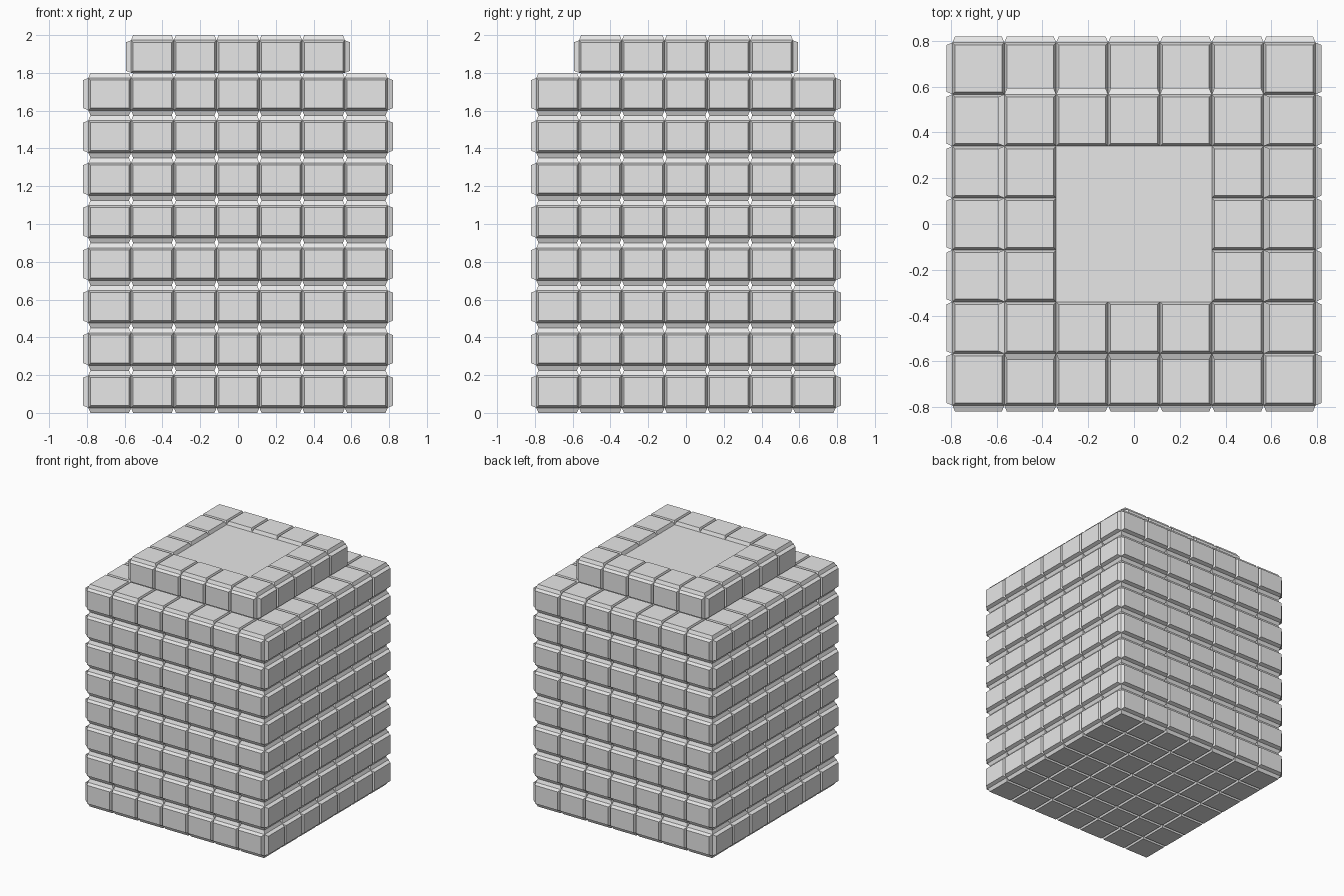
import bpy, bmesh
from math import pi
from mathutils import Matrix, Vector

cube = bpy.data.objects.get("Cube")
if cube:
    bpy.data.objects.remove(cube, do_unlink=True)

CELL = 0.2264     # block width
PITCH = 0.225     # layer height
CAP = 0.027       # how far each block face stands out
INSET = 0.016     # taper of each block face
TOP = 2.0

stone = bpy.data.materials.new("light_grey_stone")
stone.use_nodes = True
grey = (0.8, 0.8, 0.8, 1)
stone.diffuse_color = grey
stone.node_tree.nodes["Principled BSDF"].inputs["Base Color"].default_value = grey


def slab(name, n, z0, z1, flat=0, bottom_caps=True):
    """Square slab of n x n blocks; flat = blocks per side of a plain top panel."""
    bm = bmesh.new()
    half = n * CELL / 2
    mid, tall = (z0 + z1) / 2, (z1 - z0) / 2
    # top and bottom block grids
    for z in (z0, z1):
        bmesh.ops.create_grid(bm, x_segments=n, y_segments=n, size=half,
                              matrix=Matrix.Translation((0, 0, z)))
    # four rows of side blocks
    for k in range(4):
        place = (Matrix.Translation((0, 0, mid)) @ Matrix.Rotation(k * pi / 2, 4, 'Z')
                 @ Matrix.Translation((0, -half, 0)) @ Matrix.Rotation(pi / 2, 4, 'X')
                 @ Matrix.Diagonal((half, tall, 1, 1)))
        bmesh.ops.create_grid(bm, x_segments=n, y_segments=1, size=1, matrix=place)
    bmesh.ops.remove_doubles(bm, verts=bm.verts, dist=0.001)
    bmesh.ops.recalc_face_normals(bm, faces=bm.faces)

    # plain panel in the middle of the top
    limit = flat * CELL / 2
    panel = [f for f in bm.faces if f.normal.z > 0.5
             and max(abs(c) for c in f.calc_center_median().xy) < limit]
    if panel:
        panel = bmesh.ops.dissolve_faces(bm, faces=panel, use_verts=False)["region"]

    # raised tapered block faces
    raised = [f for f in bm.faces if f not in panel
              and (bottom_caps or f.normal.z > -0.5)]
    bmesh.ops.inset_individual(bm, faces=raised, thickness=INSET, depth=CAP)

    mesh = bpy.data.meshes.new(name)
    bm.to_mesh(mesh)
    bm.free()
    mesh.materials.append(stone)
    obj = bpy.data.objects.new(name, mesh)
    bpy.context.collection.objects.link(obj)


# eight wide layers, then the smaller top layer
for i in range(8):
    slab(f"block_layer_{i + 1}", 7, i * PITCH + CAP, (i + 1) * PITCH - CAP)
slab("top_layer", 5, 8 * PITCH, TOP - CAP, flat=3, bottom_caps=False)
